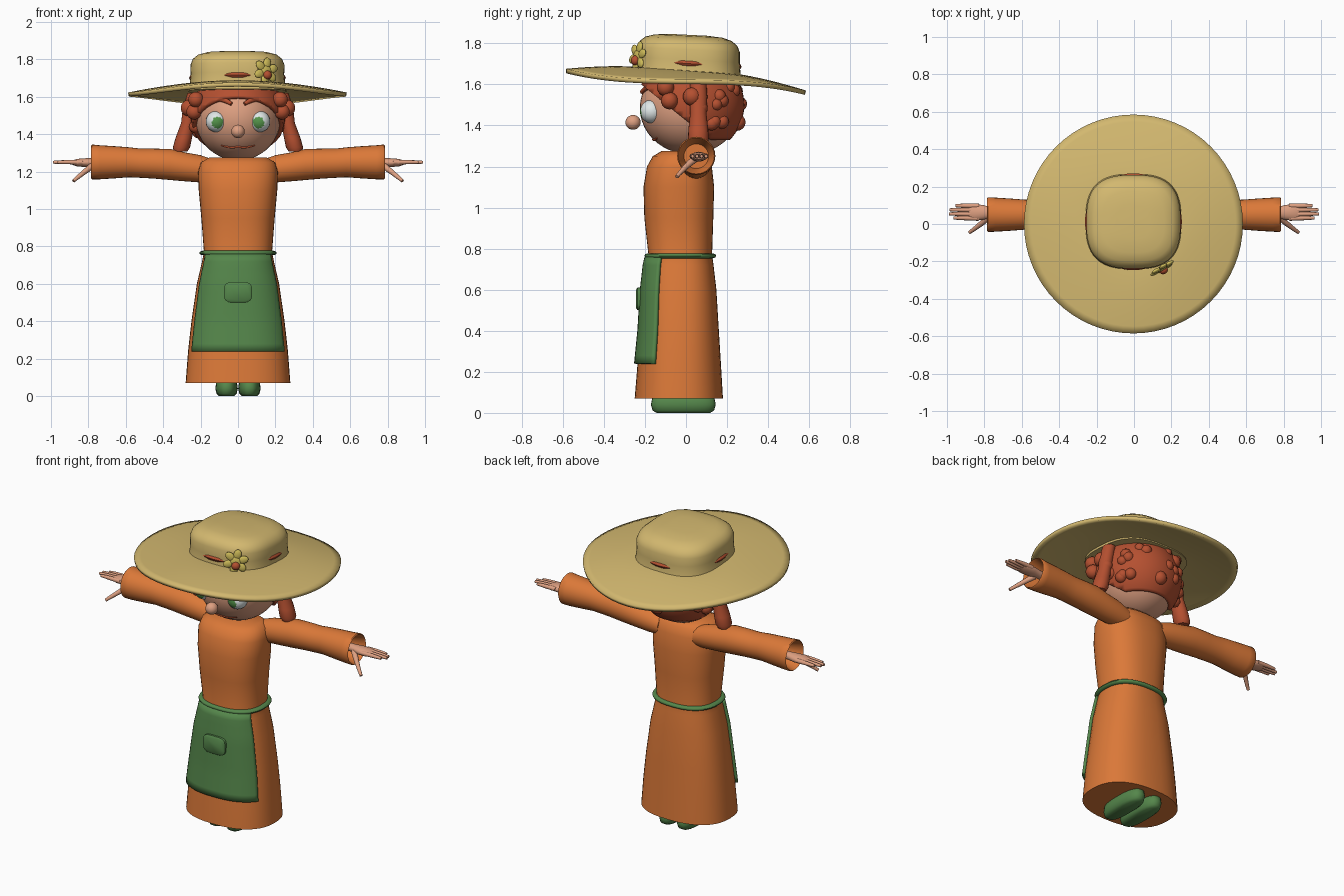
import bpy, bmesh, math, random
from mathutils import Matrix, Vector

cube = bpy.data.objects.get("Cube")
if cube:
    bpy.data.objects.remove(cube)
random.seed(4)


def material(name, r, g, b):
    m = bpy.data.materials.new(name)
    m.use_nodes = True
    m.diffuse_color = (r, g, b, 1)
    m.node_tree.nodes["Principled BSDF"].inputs["Base Color"].default_value = (r, g, b, 1)
    return m


ORANGE = material("orange cloth", .71, .19, .04)
GREEN = material("green cloth", .09, .24, .07)
STRAW = material("straw", .65, .48, .16)
SKIN = material("skin", .73, .35, .22)
RED = material("red hair", .46, .08, .03)
WHITE = material("eye white", .78, .84, .84)
IRIS = material("iris green", .09, .3, .07)
YELLOW = material("petal yellow", .62, .50, .1)


def finish(name, bm, *mats, thick=0):
    bmesh.ops.recalc_face_normals(bm, faces=bm.faces[:])
    mesh = bpy.data.meshes.new(name)
    bm.to_mesh(mesh)
    bm.free()
    ob = bpy.data.objects.new(name, mesh)
    bpy.context.collection.objects.link(ob)
    for m in mats:
        mesh.materials.append(m)
    if thick:
        mod = ob.modifiers.new("Thickness", "SOLIDIFY")
        mod.thickness = thick
        mod.offset = -1
    smooth(ob)
    return ob


def smooth(ob):
    bpy.ops.object.select_all(action="DESELECT")
    ob.select_set(True)
    bpy.context.view_layer.objects.active = ob
    bpy.ops.object.shade_smooth_by_angle(angle=math.radians(50))


def rounded(t, cx, cy, rx, ry, p):
    c, s = math.cos(t), math.sin(t)
    return (cx + rx * math.copysign(abs(c) ** (2 / p), c),
            cy + ry * math.copysign(abs(s) ** (2 / p), s))


def skin_rows(bm, rows, closed):
    for a, b in zip(rows, rows[1:]):
        for i in range(len(a) if closed else len(a) - 1):
            j = (i + 1) % len(a)
            bm.faces.new((a[i], a[j], b[j], b[i]))


def loft(name, rings, mat, p=2, axis="z", n=40, tilt=0):
    """Rings are (height along axis, centre u, centre v, radius u, radius v)."""
    bm = bmesh.new()
    rows = []
    for h, cu, cv, ru, rv in rings:
        row = []
        for i in range(n):
            u, v = rounded(math.tau * i / n, cu, cv, ru, rv, p)
            co = {"z": (u, v, h + tilt * v), "x": (h, u, v), "y": (u, h, v)}[axis]
            row.append(bm.verts.new(co))
        rows.append(row)
    skin_rows(bm, rows, True)
    bm.faces.new(rows[0])
    bm.faces.new(rows[-1])
    return finish(name, bm, mat)


def sphere(name, loc, scale, mat, rot=Matrix(), seg=20):
    bm = bmesh.new()
    m = Matrix.Translation(loc) @ rot @ Matrix.Diagonal((*scale, 1))
    bmesh.ops.create_uvsphere(bm, u_segments=seg, v_segments=seg // 2 + 2, radius=1, matrix=m)
    return finish(name, bm, mat)


def tube(name, points, radii, mat):
    curve = bpy.data.curves.new(name, "CURVE")
    curve.dimensions = "3D"
    curve.bevel_depth = 1
    curve.bevel_resolution = 3
    curve.use_fill_caps = True
    sp = curve.splines.new("NURBS")
    sp.points.add(len(points) - 1)
    for pt, co, r in zip(sp.points, points, radii):
        pt.co = (*co, 1)
        pt.radius = r
    sp.order_u = 3
    sp.use_endpoint_u = True
    curve.materials.append(mat)
    ob = bpy.data.objects.new(name, curve)
    bpy.context.collection.objects.link(ob)
    bpy.ops.object.select_all(action="DESELECT")
    ob.select_set(True)
    bpy.context.view_layer.objects.active = ob
    bpy.ops.object.convert(target="MESH")
    smooth(bpy.context.object)


# Dress, closed underneath
DRESS = [(.07, 0, -.035, .28, .215), (.24, 0, -.033, .267, .203), (.4, 0, -.03, .249, .19),
         (.6, 0, -.03, .22, .178), (.72, 0, -.03, .192, .164), (.77, 0, -.028, .182, .155),
         (.95, 0, -.035, .196, .168), (1.1, 0, -.035, .21, .172), (1.2, 0, -.032, .213, .158),
         (1.25, 0, -.027, .198, .135), (1.275, 0, -.02, .155, .1)]
loft("dress", DRESS, ORANGE, p=2.4)


def dress_ring(z):
    for a, b in zip(DRESS, DRESS[1:]):
        if z <= b[0]:
            f = (z - a[0]) / (b[0] - a[0])
            return [u + (v - u) * f for u, v in zip(a, b)]


# Apron wraps the front of the skirt
bm = bmesh.new()
rows = []
for k in range(14):
    z = .24 + .04 * k
    _, cx, cy, rx, ry = dress_ring(z)
    rows.append([bm.verts.new((*rounded(math.radians(210 + 5 * i), cx, cy, rx + .015, ry + .017, 2.4), z))
                 for i in range(25)])
skin_rows(bm, rows, False)
finish("apron", bm, GREEN, thick=.02)
loft("apron_pocket", [(-.2, 0, .555, .075, .055), (-.236, 0, .555, .075, .055),
                      (-.243, 0, .555, .066, .046)], GREEN, p=4, axis="y")
belt = [(.753, .19, .16), (.757, .203, .171), (.765, .207, .174), (.773, .203, .171), (.777, .19, .16)]
loft("belt", [(z, 0, -.028, a, b) for z, a, b in belt], GREEN, p=2.4)

# Sleeves with open cuffs, hands, shoes, pigtails
for s, side in ((1, "left"), (-1, "right")):
    sleeve = [(.12, 1.2, .06), (.2, 1.215, .073), (.28, 1.225, .077), (.36, 1.238, .083), (.45, 1.243, .08),
              (.52, 1.245, .078), (.58, 1.25, .08), (.66, 1.25, .086), (.74, 1.25, .091),
              (.78, 1.252, .093), (.785, 1.252, .088), (.77, 1.252, .082), (.68, 1.25, .06)]
    loft(side + "_sleeve", [(s * x, .05, z, r, r) for x, z, r in sleeve], ORANGE, axis="x", n=28)
    palm = [(.66, .026, .024), (.76, .027, .023), (.81, .04, .024), (.86, .044, .02), (.885, .035, .012)]
    loft(side + "_hand", [(s * x, .062, 1.248, a, b) for x, a, b in palm], SKIN, axis="x", n=20)
    for i, tip in enumerate((.965, .99, .985, .955)):
        y = .03 + .022 * i
        tube(side + "_finger", [(s * .83, y, 1.25), (s * .91, y + .002, 1.252), (s * tip, y + .002, 1.25)],
             (.013, .013, .008), SKIN)
    tube(side + "_thumb", [(s * .77, .045, 1.238), (s * .82, -.005, 1.2), (s * .88, -.045, 1.15)],
         (.018, .014, .009), SKIN)
    shoe = [(0, .04, .13), (.012, .054, .15), (.04, .06, .158), (.07, .056, .152), (.1, .035, .12)]
    loft(side + "_shoe", [(z, s * .061, -.013, a, b) for z, a, b in shoe], GREEN, p=2.5, n=28)
    tail = [(1.62, .235, .035), (1.54, .255, .04), (1.46, .268, .036), (1.38, .29, .044),
            (1.33, .302, .046), (1.307, .307, .036)]
    loft(side + "_pigtail", [(z, s * x, .06, r, r * 1.1) for z, x, r in tail], RED, n=20)
    for x, y, z, r in ((.262, .03, 1.54, .045), (.235, -.08, 1.52, .042), (.225, -.1, 1.585, .042),
                       (.262, .07, 1.485, .036)):
        sphere(side + "_curl", (s * x, y, z), (r, r, r), RED, seg=14)

# Head
HC, HR = Vector((0, .02, 1.485)), Vector((.228, .245, .225))
sphere("head", HC, HR, SKIN, seg=40)
sphere("nose", (0, -.258, 1.415), (.036, .037, .036), SKIN)


def on_face(x, z, lift=0):
    d = 1 - (x / HR.x) ** 2 - ((z - HC.z) / HR.z) ** 2
    return (x, HC.y - HR.y * math.sqrt(max(d, 0)) - lift, z)


# Eyes with the iris as faces around the forward pole, and brows
for s, side in ((1, "left"), (-1, "right")):
    bm = bmesh.new()
    turn = Matrix.Rotation(math.radians(90), 4, "X") @ Matrix.Rotation(s * .12, 4, "Y")
    centre = Vector((s * .115, -.167, 1.468))
    bmesh.ops.create_uvsphere(bm, u_segments=32, v_segments=24, radius=.057,
                              matrix=Matrix.Translation(centre) @ turn)
    gaze = Vector((-s * .12, -1, -.12)).normalized()
    for f in bm.faces:
        f.material_index = int((f.calc_center_median() - centre).normalized().dot(gaze) > .84)
    finish(side + "_eye", bm, WHITE, IRIS)
    brow = ((.035, 1.562), (.07, 1.585), (.12, 1.592), (.165, 1.56))
    tube(side + "_eyebrow", [on_face(s * x, z, .008) for x, z in brow], (.01, .015, .015, .007), RED)
mouth = ((-.09, 1.34), (-.045, 1.328), (0, 1.333), (.045, 1.328), (.09, 1.34))
tube("mouth", [on_face(x, z, .001) for x, z in mouth], (.004, .007, .006, .007, .004), RED)

# Hair cap, cut along the sloping hairline
bm = bmesh.new()
bmesh.ops.create_uvsphere(bm, u_segments=48, v_segments=28, radius=1,
                          matrix=Matrix.Translation((0, .022, 1.5)) @ Matrix.Diagonal((.252, .262, .25, 1)))
for co, no in (((0, 0, 1.425), (0, .8, 1)), ((0, 0, 1.33), (0, 0, 1))):
    bmesh.ops.bisect_plane(bm, geom=bm.verts[:] + bm.edges[:] + bm.faces[:], plane_co=co,
                           plane_no=Vector(no).normalized(), clear_inner=True)
finish("hair", bm, RED, thick=.035)
for i in range(26):
    a, h = random.uniform(-.1, math.pi + .1), random.uniform(-.45, .55)
    c = math.sqrt(1 - h * h)
    r = random.uniform(.03, .042)
    sphere("hair_curl", (.235 * c * math.cos(a), .04 + .225 * c * math.sin(a), 1.5 + .235 * h),
           (r, r, r), RED, seg=12)

# Hat brim: tilted, drooping and gently waved
bm = bmesh.new()
rows = []
for k in range(11):
    r = .2 + .0385 * k
    s = max(0, (r - .25) / .335)
    row = []
    for i in range(64):
        t = math.tau * i / 64
        z = 1.668 - .07 * r * math.sin(t) - .045 * s ** 1.5 + .012 * s * math.cos(3 * (t + math.pi / 2))
        row.append(bm.verts.new((r * math.cos(t) - .003, r * math.sin(t), z)))
    rows.append(row)
skin_rows(bm, rows, True)
brim = finish("hat_brim", bm, STRAW, thick=.022)
crown = [(1.63, .262, .262), (1.67, .255, .253), (1.72, .25, .25), (1.77, .252, .25), (1.8, .24, .238),
         (1.823, .212, .21), (1.836, .165, .165), (1.842, .09, .09)]
loft("hat_crown", [(z, -.003, .012, a, b) for z, a, b in crown], STRAW, p=2.8, n=56, tilt=-.05)
band = [(1.685, .24), (1.69, .253), (1.702, .259), (1.714, .253), (1.72, .24)]
loft("hat_band", [(z, -.003, .012, r, r) for z, r in band], RED, n=56, tilt=-.06)

# Flower on the hat
face = Vector((.5, -.85, .12)).to_track_quat("Z", "Y").to_matrix().to_4x4()
middle = Vector((.15, -.236, 1.737))
for i in range(6):
    a = math.tau * i / 6 + .3
    sphere("flower_petal", middle + face @ Vector((.044 * math.cos(a), .044 * math.sin(a), 0)),
           (.031, .023, .011), YELLOW, face @ Matrix.Rotation(a, 4, "Z"), seg=14)
sphere("flower_base", middle, (.035, .035, .013), YELLOW, face, seg=16)
sphere("flower_centre", middle + Vector((.008, -.012, -.02)), (.024, .024, .02), RED, face, seg=14)
